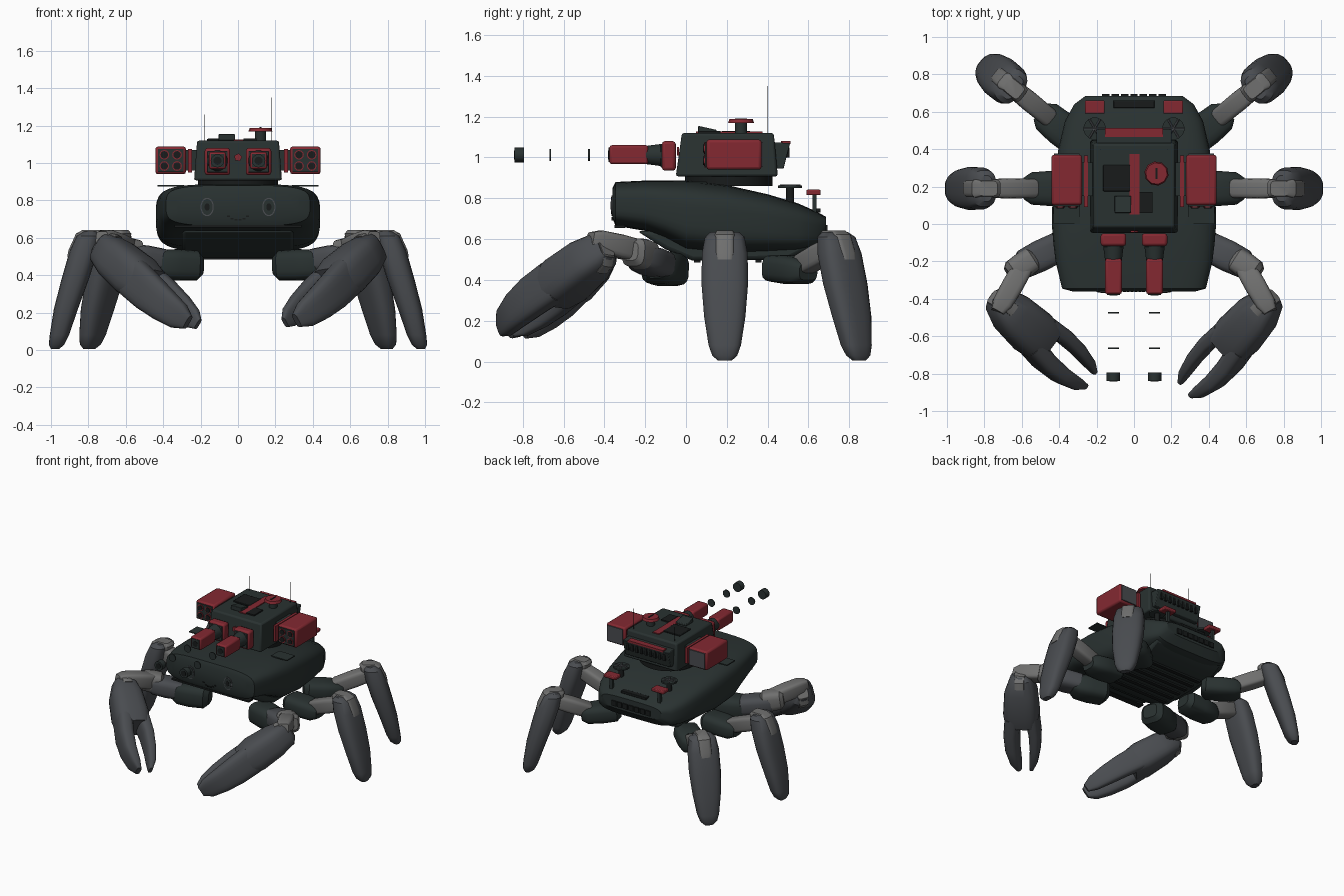
import bpy, bmesh, math
from mathutils import Vector as V

if "Cube" in bpy.data.objects:
    bpy.data.objects.remove(bpy.data.objects["Cube"])


def material(name, rgb):
    m = bpy.data.materials.new(name)
    m.diffuse_color = (*rgb, 1)
    m.use_nodes = True
    m.node_tree.nodes["Principled BSDF"].inputs["Base Color"].default_value = m.diffuse_color
    return m


GREEN = material("dark green armour", (0.022, 0.031, 0.030))
GREY = material("slate grey", (0.067, 0.072, 0.080))
LIGHT = material("joint grey", (0.16, 0.16, 0.158))
RED = material("signal red", (0.23, 0.022, 0.031))
BLACK = material("black", (0.009, 0.011, 0.011))
X, Y, Z = V((1, 0, 0)), V((0, 1, 0)), V((0, 0, 1))


def finish(name, bm, mat, bevel=0, angle=35):
    bmesh.ops.recalc_face_normals(bm, faces=bm.faces)
    me = bpy.data.meshes.new(name)
    bm.to_mesh(me)
    bm.free()
    ob = bpy.data.objects.new(name, me)
    bpy.context.collection.objects.link(ob)
    me.materials.append(mat)
    if bevel:
        b = ob.modifiers.new("bevel", 'BEVEL')
        b.width, b.segments, b.limit_method = bevel, 2, 'ANGLE'
    bpy.ops.object.select_all(action='DESELECT')
    ob.select_set(True)
    bpy.context.view_layer.objects.active = ob
    bpy.ops.object.shade_smooth_by_angle(angle=math.radians(angle))
    return ob


def loft(name, sections, u, v, mat, e=2.0, n=16, angle=35):
    """Skin superellipse sections (centre, half u, half v)."""
    bm = bmesh.new()
    rings = []
    for p, a, b in sections:
        ring = []
        for i in range(n):
            t = 2 * math.pi * (i + 0.5) / n
            c, s = math.cos(t), math.sin(t)
            ring.append(bm.verts.new(V(p) + u * a * math.copysign(abs(c) ** (2 / e), c)
                                     + v * b * math.copysign(abs(s) ** (2 / e), s)))
        rings.append(ring)
    for r, q in zip(rings, rings[1:]):
        for i in range(n):
            bm.faces.new((r[i], r[(i + 1) % n], q[(i + 1) % n], q[i]))
    bm.faces.new(rings[0][::-1])
    bm.faces.new(rings[-1])
    return finish(name, bm, mat, angle=angle)


def cyl(name, p0, p1, r, mat, r2=None, n=16):
    d = (V(p1) - V(p0)).normalized()
    u = d.orthogonal().normalized()
    return loft(name, [(p0, r, r), (p1, r if r2 is None else r2, r if r2 is None else r2)],
                u, d.cross(u), mat, n=n)


def limb(name, p0, p1, wide, tall, mat, e=3.5):
    """Rounded boxy leg segment with narrowed ends."""
    p0, p1 = V(p0), V(p1)
    d = (p1 - p0).normalized()
    u = d.cross(Z).normalized()
    secs = [(p0.lerp(p1, t), wide * k, tall * k)
            for t, k in ((0, .6), (.12, .95), (.5, 1), (.85, .92), (1, .6))]
    return loft(name, secs, u, u.cross(d), mat, e=e)


def prism(name, yz, half_x, mat, top=1.0, bevel=0.01, cx=0):
    """Side profile extruded across x; 'top' narrows the upper half."""
    bm = bmesh.new()
    mid = sum(z for _, z in yz) / len(yz)
    sides = [[bm.verts.new((cx + s * half_x * (top if z > mid else 1), y, z)) for y, z in yz] for s in (-1, 1)]
    bm.faces.new(sides[0])
    bm.faces.new(sides[1][::-1])
    for i in range(len(yz)):
        j = (i + 1) % len(yz)
        bm.faces.new((sides[0][i], sides[0][j], sides[1][j], sides[1][i]))
    return finish(name, bm, mat, bevel)


def box(name, x, y, z, mat, bevel=0.0):
    return prism(name, [(y[0], z[0]), (y[1], z[0]), (y[1], z[1]), (y[0], z[1])],
                 abs(x[1] - x[0]) / 2, mat, 1, bevel, (x[0] + x[1]) / 2)


# Hull: rounded sections along y (y, half width, bottom, top)
HULL = [(-.36, .33, .70, .85), (-.345, .385, .665, .88), (-.2, .42, .64, .887), (-.1, .432, .60, .887),
        (0, .44, .545, .887), (.2, .435, .525, .865), (.4, .405, .53, .82), (.55, .37, .535, .775),
        (.64, .32, .55, .735), (.685, .26, .61, .71)]
loft("hull", [((0, y, (b + t) / 2), w, (t - b) / 2) for y, w, b, t in HULL], X, Z, GREEN, e=4.0, n=40)
prism("lower_hull", [(-.24, .64), (-.1, .55), (.03, .495), (.5, .5), (.62, .56), (.62, .64)], .30, GREEN, bevel=.02)
box("chin_seam", (-.34, .34), (-.35, -.3), (.655, .668), BLACK)
for i in range(6):
    box("belly_rib", (-.25, .25), (.04 + i * .075, .07 + i * .075), (.485, .51), BLACK)

# Face on the nose
for s in (-1, 1):
    c = s * .165
    for name, y, a, b, m in (("eye_rim", -.364, .036, .05, GREY), ("eye", -.367, .03, .043, GREEN), ("pupil", -.37, .014, .02, BLACK)):
        loft(name, [((c, -.34, .765), a, b), ((c, y, .765), a, b)], X, Z, m)
for i in range(6):
    a = math.pi * (1.22 + .56 * i / 5)
    x, z = .065 * math.cos(a), .755 + .06 * math.sin(a)
    box("smile", (x - .008, x + .008), (-.364, -.35), (z - .004, z + .004), BLACK)

# Rear deck and tail details
box("rear_grille", (-.11, .11), (.62, .66), (.73, .75), BLACK, .004)
for i in range(7):
    box("tail_louvre", (-.17 + i * .05, -.13 + i * .05), (.66, .694), (.63, .67), BLACK)
for s in (-1, 1):
    x = s * .21
    cyl("fan_hub", (x, .51, .78), (x, .51, .86), .02, BLACK)
    cyl("fan_disc", (x, .51, .85), (x, .51, .862), .06, GREEN)
    for k in range(3):
        a = k * math.pi / 3
        d = V((math.cos(a), math.sin(a), 0)) * .056
        cyl("fan_blade", V((x, .51, .862)) - d, V((x, .51, .862)) + d, .006, GREY, n=6)
    box("tail_lamp", (x - .053, x + .053), (.59, .66), (.815, .842), RED, .006)
    box("tail_lamp_post", (x - .012, x + .012), (.62, .64), (.71, .818), GREEN)
    box("side_deck_plate", (s * .29, s * .43), (0, .1), (.874, .882), GREEN)

# Turret
cyl("turret_ring", (0, .21, .86), (0, .21, .915), .215, BLACK, n=32)
prism("turret", [(-.05, .907), (-.02, 1.12), (.43, 1.12), (.45, .907)], .235, GREEN, .93, .012)
prism("turret_bustle", [(.43, 1.075), (.51, 1.07), (.478, .945), (.43, .945)], .2, GREEN, 1, .005)
box("bustle_strip", (-.155, .155), (.465, .512), (1.065, 1.08), RED)
for i in range(9):
    box("bustle_slat", (-.17 + i * .04, -.15 + i * .04), (.47, .508), (1.0, 1.05), BLACK)
box("roof_stripe", (-.025, .03), (.05, .375), (1.118, 1.127), RED)
box("roof_hatch", (-.165, -.02), (.175, .315), (1.118, 1.13), BLACK, .004)
box("roof_block", (.03, .10), (.06, .17), (1.118, 1.13), BLACK)
prism("roof_sight", [(.06, 1.12), (.06, 1.155), (.15, 1.135), (.15, 1.12)], .045, GREEN, 1, .004, -.06)
cyl("cupola_base", (.12, .27, 1.11), (.12, .27, 1.17), .03, GREEN)
cyl("cupola_lid", (.12, .27, 1.168), (.12, .27, 1.188), .065, RED, .058, 10)
box("cupola_slot", (.115, .125), (.24, .3), (1.183, 1.192), BLACK)
for x, top in ((.18, 1.35), (-.18, 1.26)):
    cyl("antenna", (x, .4, 1.1), (x, .4, top), .002, BLACK, .001, 6)
cyl("front_badge", (0, -.045, 1.03), (0, -.034, 1.03), .022, RED, n=5)

for s in (-1, 1):
    # Twin cannons with detached muzzle rings
    x = s * .11
    box("mantlet", (x - .068, x + .068), (-.118, -.05), (.935, 1.08), RED, .015)
    box("mantlet_face", (x - .055, x + .055), (-.124, -.11), (.95, 1.065), GREEN, .004)
    cyl("barrel_sleeve", (x, -.2, 1.012), (x, -.1, 1.012), .045, GREEN, .058)
    box("cannon", (x - .045, x + .045), (-.375, -.185), (.967, 1.06), RED, .012)
    box("cannon_face", (x - .034, x + .034), (-.379, -.36), (.978, 1.049), GREEN)
    cyl("cannon_bore", (x, -.381, 1.012), (x, -.36, 1.012), .022, BLACK)
    cyl("muzzle", (x, -.84, 1.012), (x, -.795, 1.012), .036, GREEN, n=12)
    cyl("muzzle_bore", (x, -.843, 1.012), (x, -.835, 1.012), .022, BLACK, n=12)
    for y in (-.665, -.475):
        cyl("muzzle_ring", (x, y - .004, 1.012), (x, y + .004, 1.012), .03, GREEN, n=12)
    # Missile pods
    x = s * .36
    box("pod_bracket", (s * .2, s * .29), (.15, .33), (.96, 1.07), GREEN)
    box("pod_rail", (s * .247, s * .268), (.09, .365), (.95, 1.075), RED)
    box("missile_pod", (x - .082, x + .082), (.1, .37), (.94, 1.088), RED, .014)
    box("pod_face", (x - .068, x + .068), (.093, .11), (.953, 1.075), GREEN)
    box("pod_back", (x - .068, x + .068), (.36, .377), (.953, 1.075), GREY)
    for dx in (-.034, .034):
        for dz in (-.03, .03):
            cyl("tube_rim", (x + dx, .088, 1.014 + dz), (x + dx, .1, 1.014 + dz), .026, RED, n=12)
            cyl("missile", (x + dx, .084, 1.014 + dz), (x + dx, .1, 1.014 + dz), .02, BLACK, n=12)

# Walking legs: (offset outward, z, half thickness, half width)
SHIN = [(-.01, .635, .035, .07), (.0, .61, .065, .098), (.025, .53, .076, .113), (.07, .38, .074, .115),
        (.12, .22, .065, .102), (.155, .08, .052, .08), (.17, .03, .042, .062), (.178, .005, .022, .035)]
KNEE = [(-.02, .643, .05, .04), (-.01, .622, .077, .05), (.022, .535, .084, .05), (.034, .50, .08, .045)]


def walking_leg(name, hip, elbow, joint, knee):
    d = V((knee[0] - joint[0], knee[1] - joint[1], 0)).normalized()
    w = d.cross(Z)
    limb(name + "_hip", hip, elbow, .095, .07, GREEN)
    limb(name + "_link", joint, V(knee) + d * .05 + Z * .01, .054, .055, LIGHT, 5)
    base = V((knee[0], knee[1], 0)) + d * .01
    for part, secs, mat, e in (("_shin", SHIN, GREY, 2.8), ("_knee", KNEE, LIGHT, 5)):
        loft(name + part, [(base + d * o + Z * z, a, b) for o, z, a, b in secs], d, w, mat, e=e, n=20)


# Claw: (forward, sideways, half width, half height)
PALM = [(-.06, 0, .045, .06), (-.03, 0, .08, .09), (.08, .005, .118, .11), (.25, .01, .13, .12), (.35, .01, .12, .1)]
OUTER = [(.28, .07, .06, .11), (.42, .09, .056, .105), (.55, .09, .05, .092), (.66, .072, .038, .074), (.72, .052, .018, .04)]
INNER = [(.28, -.065, .05, .095), (.42, -.08, .043, .085), (.55, -.075, .037, .073), (.66, -.058, .028, .057), (.72, -.04, .014, .03)]

for s in (-1, 1):
    walking_leg("middle_leg", (s * .3, .19, .46), (s * .59, .19, .44), (s * .5, .19, .46), (s * .79, .19, .57))
    walking_leg("rear_leg", (s * .28, .42, .46), (s * .5, .6, .44), (s * .43, .55, .46), (s * .65, .73, .57))
    # Front arm and claw
    limb("arm_hip", (s * .2, -.06, .45), (s * .46, -.15, .46), .095, .085, GREEN)
    limb("arm_joint", (s * .38, -.11, .47), (s * .62, -.23, .51), .085, .07, GREY)
    limb("arm_elbow", (s * .53, -.18, .515), (s * .67, -.27, .54), .07, .075, LIGHT)
    limb("arm_link", (s * .57, -.19, .53), (s * .73, -.47, .6), .058, .058, LIGHT, 5)
    base = V((s * .70, -.43, .53))
    tip = V((.315, -.835, .185)) if s > 0 else V((-.235, -.825, .14))
    d = (tip - base).normalized()
    side = d.cross(Z).normalized() * -s
    if side.y > 0:
        side = -side
    side = (side + Z * .15).normalized()
    side = (side - d * side.dot(d)).normalized()
    up = d.cross(side)
    if up.z < 0:
        up = -up
    for name, secs in (("claw_palm", PALM), ("claw_outer_finger", OUTER), ("claw_inner_finger", INNER)):
        loft(name, [(base + d * f + side * o, a, b) for f, o, a, b in secs], side, up, GREY, e=3.2, n=20)
    # Light knuckle plate on top of the claw root
    loft("claw_knuckle", [(base + d * f, .04, b) for f, b in ((-.065, .05), (-.03, .097), (.02, .106))], side, up, LIGHT, e=6)
